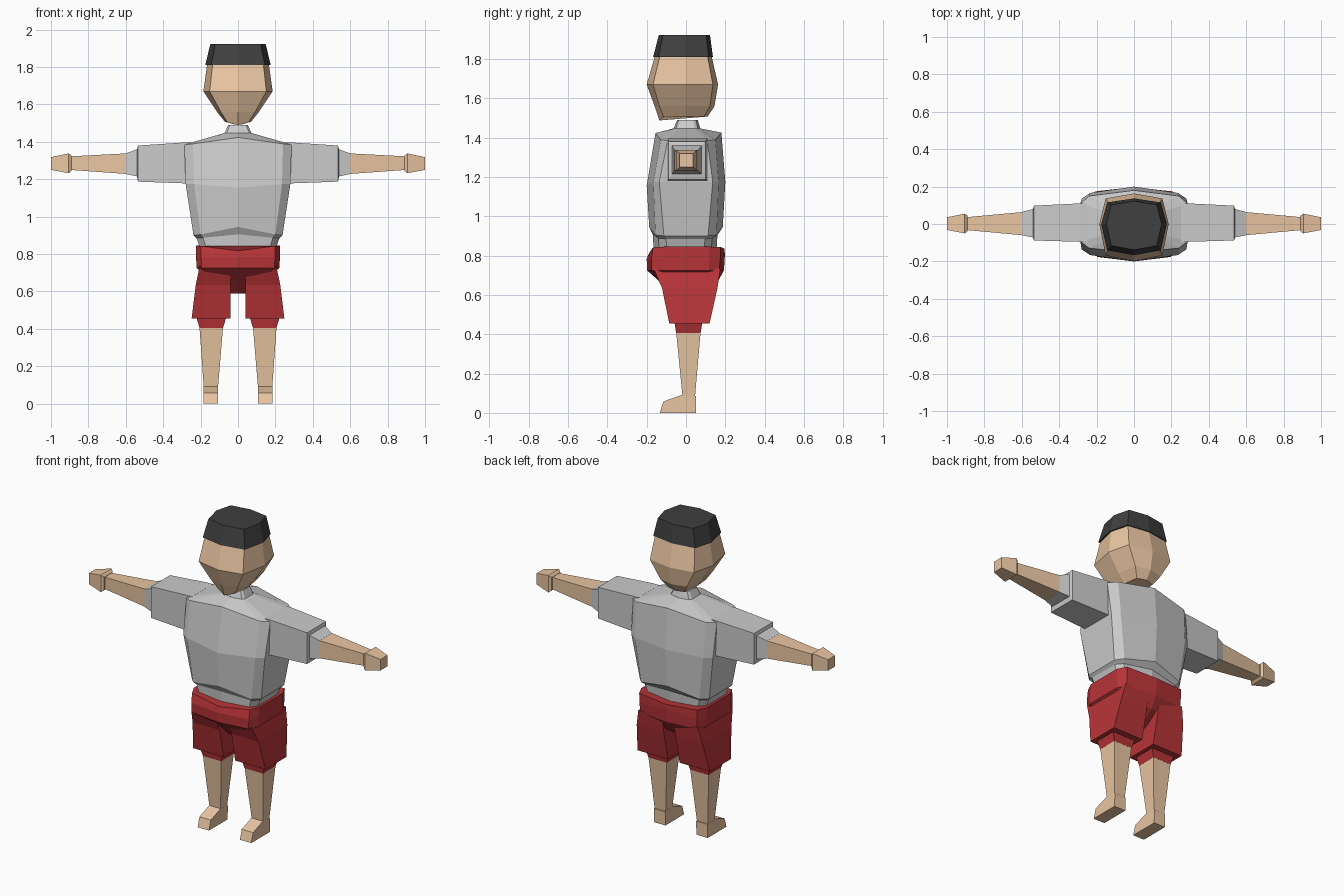
import bpy, bmesh


def material(name, color):
    m = bpy.data.materials.new(name)
    m.diffuse_color = (*color, 1)
    return m


SKIN = material("skin", (0.82, 0.56, 0.36))
RED = material("red cloth", (0.48, 0.035, 0.04))
DARK = material("hair", (0.05, 0.05, 0.05))


def loft(name, rings, mat=None):
    """Skin a list of equal-length point rings and cap both ends."""
    bm = bmesh.new()
    loops = [[bm.verts.new(p) for p in r] for r in rings]
    n = len(loops[0])
    for a, b in zip(loops, loops[1:]):
        for i in range(n):
            j = (i + 1) % n
            bm.faces.new((a[i], a[j], b[j], b[i]))
    bm.faces.new(loops[0][::-1])
    bm.faces.new(loops[-1])
    bmesh.ops.recalc_face_normals(bm, faces=bm.faces)
    me = bpy.data.meshes.new(name)
    bm.to_mesh(me)
    bm.free()
    ob = bpy.data.objects.new(name, me)
    bpy.context.collection.objects.link(ob)
    if mat:
        me.materials.append(mat)
    return ob


def ring(z, hx, y0, y1, cx=0.84, cy=0.83, s=0.6, dzf=0, dzb=0):
    """Mirrored horizontal outline: front centre, corners, sides, back centre."""
    sides = [(hx, y0 * s, z), (hx, y1 * s, z)] if s else [(hx, 0, z)]
    half = ([(hx * cx, y0 * cy, z + dzf * 0.1)] + sides
            + [(hx * cx, y1 * cy, z + dzb * 0.1)])
    return ([(0, y0, z + dzf)] + half + [(0, y1, z + dzb)]
            + [(-x, y, w) for x, y, w in reversed(half)])


def box_z(z, x0, x1, y0, y1, s):
    return [(s * x0, y0, z), (s * x1, y0, z), (s * x1, y1, z), (s * x0, y1, z)]


def box_x(x, y0, y1, z0, z1, s):
    return [(s * x, y0, z0), (s * x, y1, z0), (s * x, y1, z1), (s * x, y0, z1)]


# Head and hair
def head_ring(z, hx, y0, y1, **k):
    return ring(z, hx, y0, y1, cx=0.82, cy=0.84, s=0, **k)


loft("head", [head_ring(1.507, 0.07, -0.135, 0.11, dzf=-0.02),
              head_ring(1.56, 0.112, -0.16, 0.145),
              head_ring(1.67, 0.185, -0.20, 0.163),
              head_ring(1.815, 0.165, -0.158, 0.13)], SKIN)
loft("hair", [head_ring(1.81, 0.175, -0.167, 0.137),
              head_ring(1.922, 0.148, -0.138, 0.122)], DARK)

# Shirt body with hem fold and neck
loft("shirt", [ring(0.825, 0.2, -0.165, 0.155),
               ring(0.885, 0.222, -0.168, 0.16, dzf=0.02, dzb=0.02),
               ring(0.90, 0.238, -0.187, 0.187, dzf=0.045, dzb=0.045),
               ring(1.175, 0.28, -0.20, 0.20, s=0.68, dzf=-0.02),
               ring(1.385, 0.287, -0.155, 0.18, dzf=0.038, dzb=0.04),
               ring(1.447, 0.072, -0.062, 0.072),
               ring(1.49, 0.052, -0.045, 0.06)])

# Shorts seat
loft("shorts_seat", [ring(0.588, 0.04, -0.05, 0.06),
                     ring(0.655, 0.12, -0.12, 0.155),
                     ring(0.725, 0.222, -0.198, 0.193, cx=0.88, cy=0.88),
                     ring(0.785, 0.224, -0.2, 0.198, cx=0.88, cy=0.88, dzb=0.02),
                     ring(0.845, 0.225, -0.185, 0.195, cx=0.88, cy=0.9,
                          dzf=-0.028, dzb=-0.01)], RED)

for side, s in (("left", 1), ("right", -1)):
    # Sleeve, forearm and hand
    loft(side + "_sleeve", [box_x(0.25, -0.095, 0.11, 1.178, 1.396, s),
                            box_x(0.29, -0.095, 0.11, 1.178, 1.396, s),
                            box_x(0.535, -0.088, 0.098, 1.187, 1.38, s),
                            box_x(0.54, -0.072, 0.08, 1.215, 1.36, s),
                            box_x(0.6, -0.06, 0.064, 1.228, 1.338, s)])
    loft(side + "_forearm", [box_x(0.595, -0.06, 0.064, 1.228, 1.338, s),
                             box_x(0.9, -0.032, 0.036, 1.25, 1.322, s)], SKIN)
    loft(side + "_hand", [box_x(0.89, -0.04, 0.044, 1.245, 1.325, s),
                          box_x(0.905, -0.05, 0.055, 1.232, 1.338, s),
                          box_x(1.0, -0.032, 0.036, 1.25, 1.318, s)], SKIN)

    # Short leg and its inner lining
    loft(side + "_short_leg", [box_z(0.735, 0.04, 0.205, -0.165, 0.175, s),
                               box_z(0.635, 0.04, 0.226, -0.122, 0.16, s),
                               box_z(0.455, 0.04, 0.248, -0.085, 0.12, s)], RED)
    loft(side + "_short_lining", [box_z(0.47, 0.06, 0.225, -0.06, 0.085, s),
                                  box_z(0.405, 0.08, 0.206, -0.05, 0.074, s)], RED)

    # Shin and foot
    loft(side + "_shin", [box_z(0.41, 0.08, 0.206, -0.05, 0.074, s),
                          box_z(0.085, 0.107, 0.183, -0.018, 0.046, s)], SKIN)
    profile = [(-0.133, 0), (0.05, 0), (0.052, 0.085), (-0.02, 0.092), (-0.115, 0.058)]
    loft(side + "_foot", [[(s * x, y, z) for y, z in profile]
                          for x in (0.106, 0.184)], SKIN)
